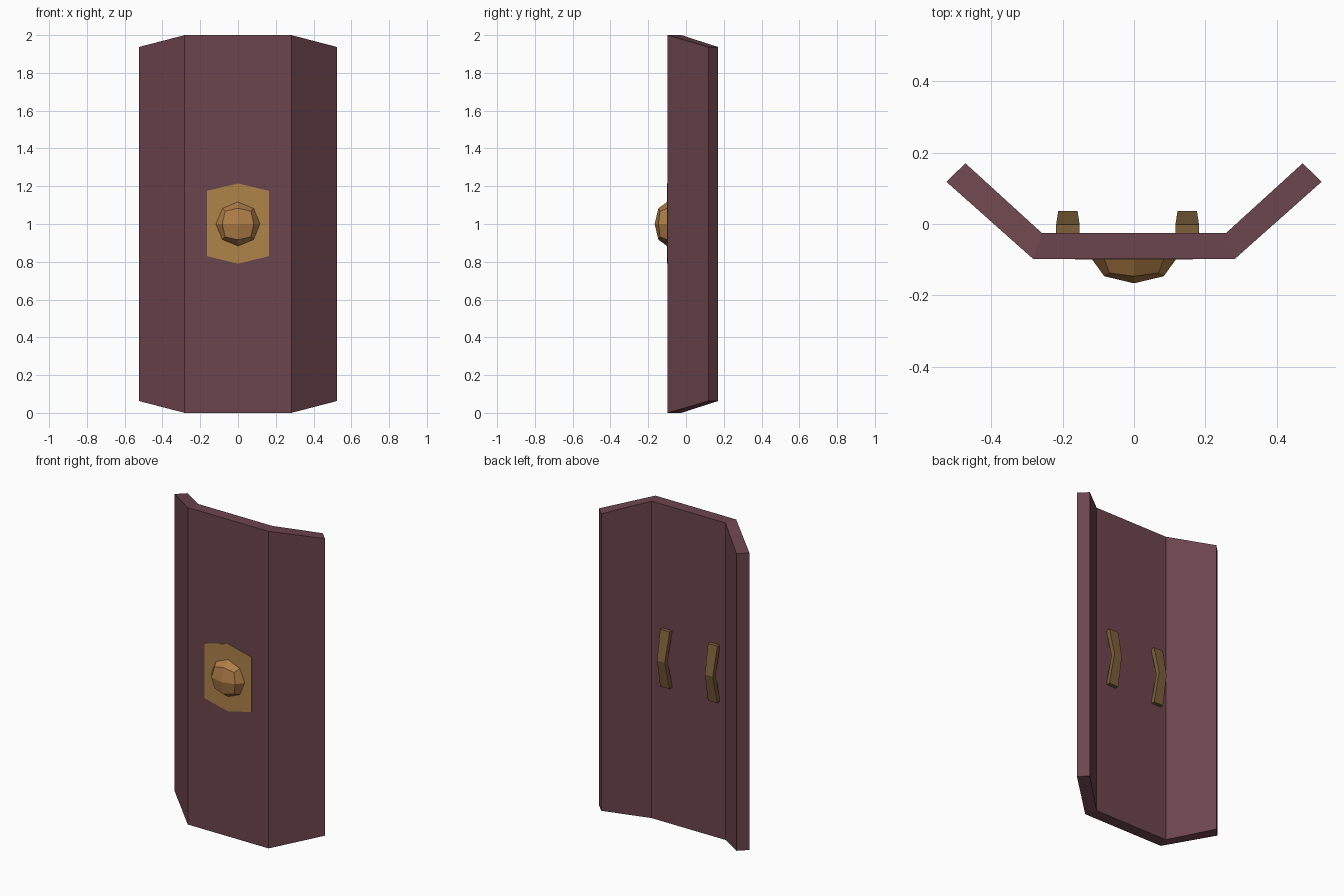
import bpy, bmesh
from mathutils import Matrix

if "Cube" in bpy.data.objects:
    bpy.data.objects.remove(bpy.data.objects["Cube"])


def material(name, rgb):
    col = tuple((c / 255) ** 2.2 for c in rgb) + (1,)
    m = bpy.data.materials.new(name)
    m.use_nodes = True
    m.diffuse_color = col
    m.node_tree.nodes["Principled BSDF"].inputs["Base Color"].default_value = col
    return m


maroon = material("maroon wood", (108, 71, 78))
brass = material("brass plate", (172, 130, 73))
bronze = material("bronze boss", (174, 125, 73))
dark_bronze = material("dark bronze", (124, 96, 60))


def add_object(name, bm, mat):
    bmesh.ops.recalc_face_normals(bm, faces=bm.faces)
    mesh = bpy.data.meshes.new(name)
    bm.to_mesh(mesh)
    bm.free()
    mesh.materials.append(mat)
    obj = bpy.data.objects.new(name, mesh)
    bpy.context.collection.objects.link(obj)
    return obj


def loft(name, rings, mat):
    """Skin a row of four-cornered sections and cap both ends."""
    bm = bmesh.new()
    rows = [[bm.verts.new(p) for p in ring] for ring in rings]
    for a, b in zip(rows, rows[1:]):
        for i in range(4):
            j = (i + 1) % 4
            bm.faces.new((a[i], a[j], b[j], b[i]))
    bm.faces.new(rows[0])
    bm.faces.new(rows[-1])
    return add_object(name, bm, mat)


# Shield body: flat centre with two wings folded back
def section(side, front, back, drop):
    (fx, fy), (bx, by) = front, back
    return [(side * fx, fy, drop), (side * fx, fy, 2 - drop),
            (side * bx, by, 2 - drop), (side * bx, by, drop)]


wing = ((0.525, 0.118), (0.472, 0.17), 0.063)
fold = ((0.282, -0.098), (0.258, -0.025), 0)
loft("shield_body", [section(-1, *wing), section(-1, *fold),
                     section(1, *fold), section(1, *wing)], maroon)

# Six-sided front plate
bm = bmesh.new()
outline = [(0, 0.79), (0.165, 0.83), (0.165, 1.175),
           (0, 1.215), (-0.165, 1.175), (-0.165, 0.83)]
face = bm.faces.new([bm.verts.new((x, -0.1, z)) for x, z in outline])
extruded = bmesh.ops.extrude_face_region(bm, geom=[face])["geom"]
bmesh.ops.translate(bm, vec=(0, 0.004, 0),
                    verts=[v for v in extruded if isinstance(v, bmesh.types.BMVert)])
add_object("front_plate", bm, brass)

# Boss: coarse rounded cube, flattened front to back
bm = bmesh.new()
bmesh.ops.create_cube(bm, size=2)
bmesh.ops.subdivide_edges(bm, edges=bm.edges, cuts=1, use_grid_fill=True)
for v in bm.verts:
    v.co.normalize()
bmesh.ops.transform(bm, verts=bm.verts,
                    matrix=Matrix.Translation((0, -0.098, 1)) @ Matrix.Diagonal((0.118, 0.068, 0.118, 1)))
add_object("boss", bm, bronze)

# Bent grips on the back
for name, x in (("left_grip", 0.149), ("right_grip", -0.185)):
    rings = []
    for z, y, half in ((0.86, -0.03, 0.033), (1.04, 0.009, 0.027), (1.22, -0.03, 0.033)):
        rings.append([(x - half, y, z), (x + half, y, z),
                      (x + half, y + 0.028, z), (x - half, y + 0.028, z)])
    loft(name, rings, dark_bronze)
